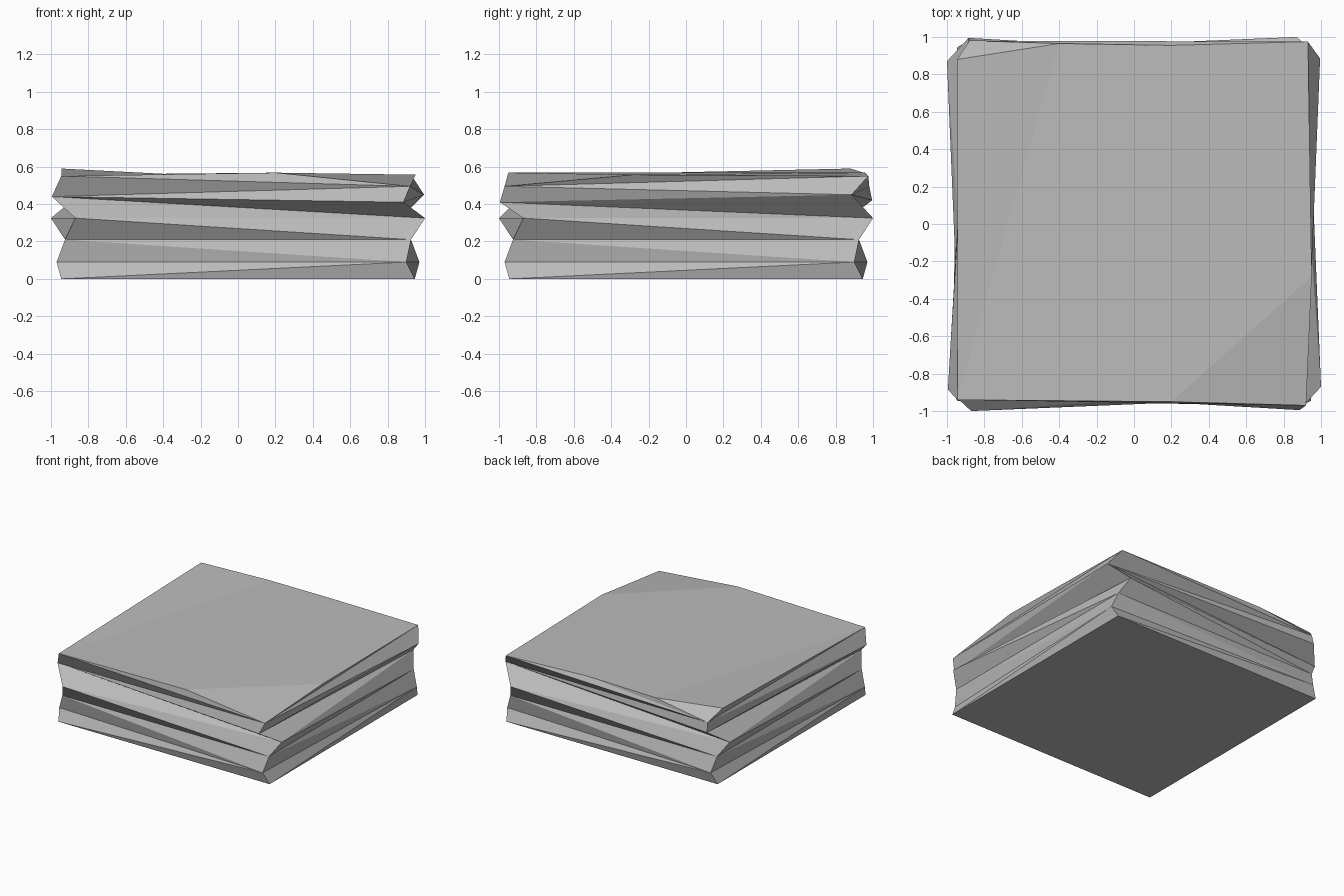
import bpy, bmesh
from mathutils import Vector

if "Cube" in bpy.data.objects:
    bpy.data.objects.remove(bpy.data.objects["Cube"], do_unlink=True)

stone = bpy.data.materials.new("grey stone")
stone.use_nodes = True
colour = (0.5, 0.5, 0.5, 1)
stone.diffuse_color = colour
stone.node_tree.nodes["Principled BSDF"].inputs["Base Color"].default_value = colour

bm = bmesh.new()


def ring(a, b, heights):
    """Twisted square: front right, back right, back left, front left corners."""
    corners = [(a, -b), (b, a), (-a, b), (-b, -a)]
    return [bm.verts.new((x, y, z)) for (x, y), z in zip(corners, heights)]


def band(low, high, rising):
    """Four sides of a layer; rising diagonals go up to the right."""
    for i in range(4):
        l0, l1, h0, h1 = low[i - 1], low[i], high[i - 1], high[i]
        if rising[i]:
            tris = ((l0, l1, h1), (l0, h1, h0))
        else:
            tris = ((l0, l1, h0), (l1, h1, h0))
        for t in tris:
            bm.faces.new(t)


# Eroded layers, each twisted against the next
base = ring(0.945, 0.945, [0] * 4)
lower_ridge = ring(0.90, 0.97, [0.09] * 4)
groove = ring(0.925, 0.925, [0.21] * 4)
middle_ridge = ring(1.0, 0.87, [0.325] * 4)
upper_ridge = ring(0.885, 0.995, [0.41, 0.45, 0.42, 0.44])
bm.faces.new(base[::-1])
band(base, lower_ridge, [True] * 4)
band(lower_ridge, groove, [False] * 4)
band(groove, middle_ridge, [False] * 4)
band(middle_ridge, upper_ridge, [False] * 4)

# Rim corners and the worn points along the top edge
fr, br, bl, fl, bl_peak, front, right, back, back_left = [
    bm.verts.new(p) for p in (
        (0.92, -0.97, 0.495), (0.93, 0.975, 0.55), (-0.88, 0.98, 0.495),
        (-0.945, -0.94, 0.55), (-0.945, 0.88, 0.59), (0.2, -0.95, 0.568),
        (0.95, -0.28, 0.557), (0.2, 0.955, 0.568), (-0.4, 0.965, 0.562))]
band(upper_ridge, [fr, br, bl, fl], [True, False, True, False])

# Chipped edges and the tilted top
for face in ((fl, fr, front), (fr, right, front), (fr, br, right),
             (br, bl, back), (bl, back_left, back), (bl, bl_peak, back_left),
             (bl, fl, bl_peak), (fl, back_left, bl_peak),
             (fl, front, back_left), (front, back, back_left),
             (front, right, back), (right, br, back)):
    bm.faces.new(face)

bmesh.ops.recalc_face_normals(bm, faces=bm.faces)
mesh = bpy.data.meshes.new("rock_slab")
bm.to_mesh(mesh)
bm.free()
mesh.materials.append(stone)
slab = bpy.data.objects.new("rock_slab", mesh)
bpy.context.collection.objects.link(slab)
